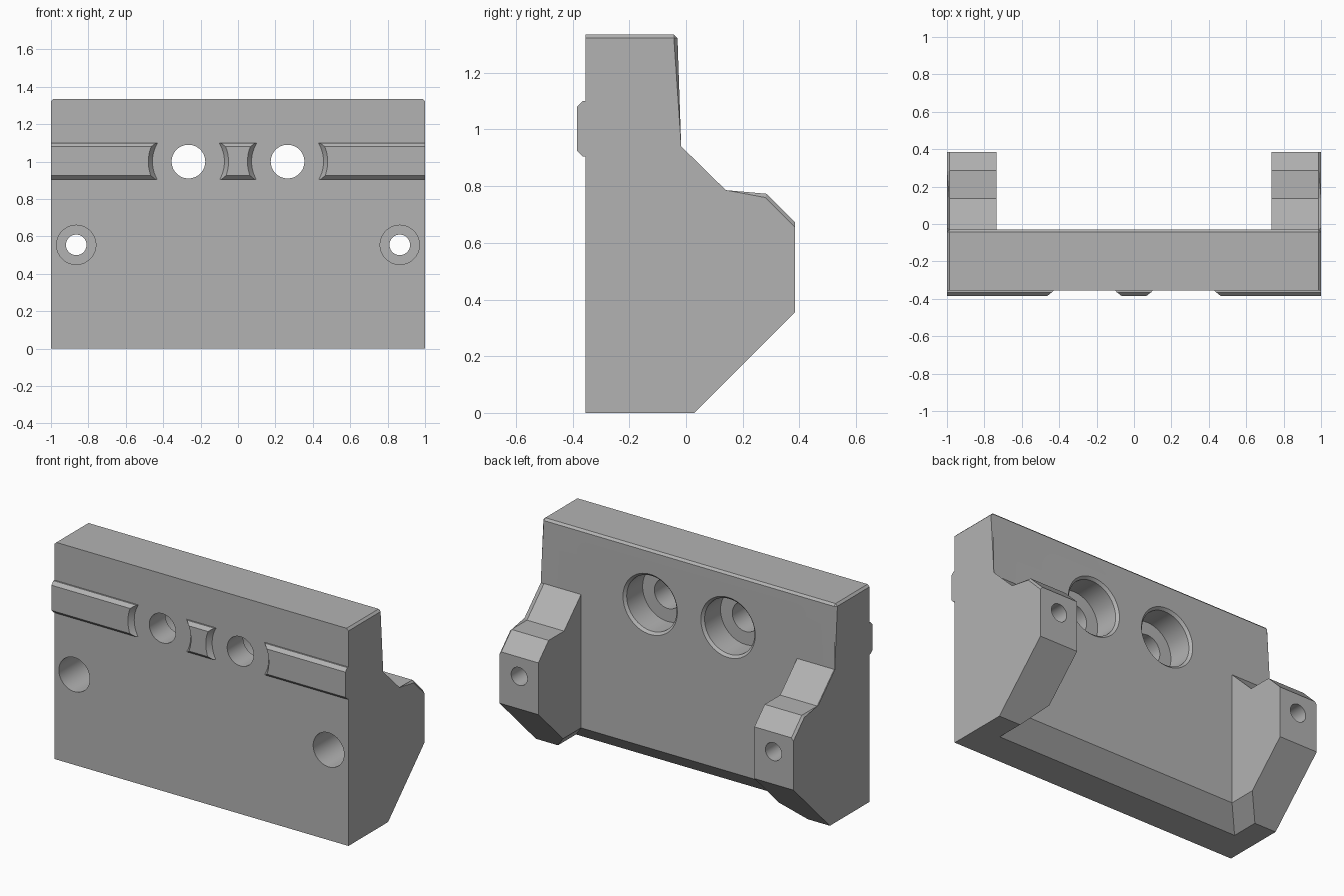
import bpy, bmesh, math
from mathutils import Matrix

if "Cube" in bpy.data.objects:
    bpy.data.objects.remove(bpy.data.objects["Cube"], do_unlink=True)

grey = bpy.data.materials.new("plain_grey")
grey.use_nodes = True
grey.diffuse_color = (0.45, 0.45, 0.45, 1)
grey.node_tree.nodes["Principled BSDF"].inputs["Base Color"].default_value = (0.45, 0.45, 0.45, 1)


def to_object(name, bm):
    bmesh.ops.recalc_face_normals(bm, faces=bm.faces[:])
    mesh = bpy.data.meshes.new(name)
    bm.to_mesh(mesh)
    bm.free()
    mesh.materials.append(grey)
    obj = bpy.data.objects.new(name, mesh)
    bpy.context.collection.objects.link(obj)
    return obj


def loft(rings):
    """Closed solid through matching rings of points."""
    bm = bmesh.new()
    loops = [[bm.verts.new(p) for p in ring] for ring in rings]
    n = len(rings[0])
    for a, b in zip(loops, loops[1:]):
        for i in range(n):
            bm.faces.new((a[i], a[(i + 1) % n], b[(i + 1) % n], b[i]))
    bm.faces.new(loops[0])
    bm.faces.new(loops[-1])
    return bm


def prism(profile):
    """Extrude a (y, z) profile across the full width."""
    return loft([[(x, y, z) for y, z in profile] for x in (-1, 1)])


def bore(x, z, y0, y1, r0, r1=None):
    """Round cutter along y, optionally tapered."""
    bm = bmesh.new()
    place = Matrix.Translation((x, (y0 + y1) / 2, z)) @ Matrix.Rotation(-math.pi / 2, 4, 'X')
    bmesh.ops.create_cone(bm, cap_ends=True, segments=64, radius1=r0,
                          radius2=r0 if r1 is None else r1, depth=y1 - y0, matrix=place)
    return to_object("cutter", bm)


def cut(target, cutter):
    cutter.hide_render = True
    mod = target.modifiers.new("cut", 'BOOLEAN')
    mod.operation = 'DIFFERENCE'
    mod.solver = 'EXACT'
    mod.object = cutter
    bpy.context.view_layer.objects.active = target
    bpy.ops.object.modifier_apply(modifier=mod.name)
    bpy.data.objects.remove(cutter, do_unlink=True)


def smooth(obj):
    bpy.ops.object.select_all(action='DESELECT')
    obj.select_set(True)
    bpy.context.view_layer.objects.active = obj
    bpy.ops.object.shade_smooth_by_angle(angle=math.radians(20))


FRONT, BACK, TOP = -0.355, -0.03, 1.335
HOLE_X, HOLE_Z = 0.265, 1.0
FOOT_X, FOOT_Z = 0.865, 0.555

# Block: side profile with chamfered upper outline
bm = prism([(FRONT, 0), (FRONT, TOP), (BACK, TOP), (BACK, 0.935), (0.135, 0.773),
            (0.285, 0.773), (0.385, 0.673), (0.385, 0.355), (0.03, 0)])


def chamfered(edge):
    a, b = (v.co for v in edge.verts)
    if abs(a.x - b.x) > 1:
        return min(a.z, b.z) > 1.3 and a.y > -0.1
    return min(a.z, b.z) > 0.6


bmesh.ops.bevel(bm, geom=[e for e in bm.edges if chamfered(e)], offset=0.013,
                segments=1, affect='EDGES', clamp_overlap=True)
block = to_object("bracket_block", bm)

# Recess between the two feet, flared at the bottom
rings = []
for z, flare in ((0.95, 0), (0.115, 0), (-0.05, 0.165)):
    w, y = 0.735 + flare, BACK - flare
    rings.append([(-w, y, z), (w, y, z), (w, 0.6, z), (-w, 0.6, z)])
cut(block, to_object("recess_cutter", loft(rings)))

# Stepped holes: upper pair opens to the back, foot pair to the front
for s in (-1, 1):
    cut(block, bore(s * HOLE_X, HOLE_Z, -0.5, 0.2, 0.09))
    cut(block, bore(s * HOLE_X, HOLE_Z, BACK - 0.17, 0.1, 0.17))
    cut(block, bore(s * HOLE_X, HOLE_Z, BACK - 0.015, BACK + 0.015, 0.17, 0.2))
    cut(block, bore(s * FOOT_X, FOOT_Z, -0.5, 0.6, 0.055))
    cut(block, bore(s * FOOT_X, FOOT_Z, -0.5, 0.1, 0.105))
smooth(block)

# Front key rail, interrupted by tapered clearances around the holes
rail = to_object("front_rail", prism([(FRONT, 0.905), (-0.365, 0.905), (-0.385, 0.925),
                                      (-0.385, 1.08), (-0.365, 1.1), (FRONT, 1.1)]))
for s in (-1, 1):
    cut(rail, bore(s * HOLE_X, HOLE_Z, -0.395, -0.345, 0.222, 0.185))
smooth(rail)
